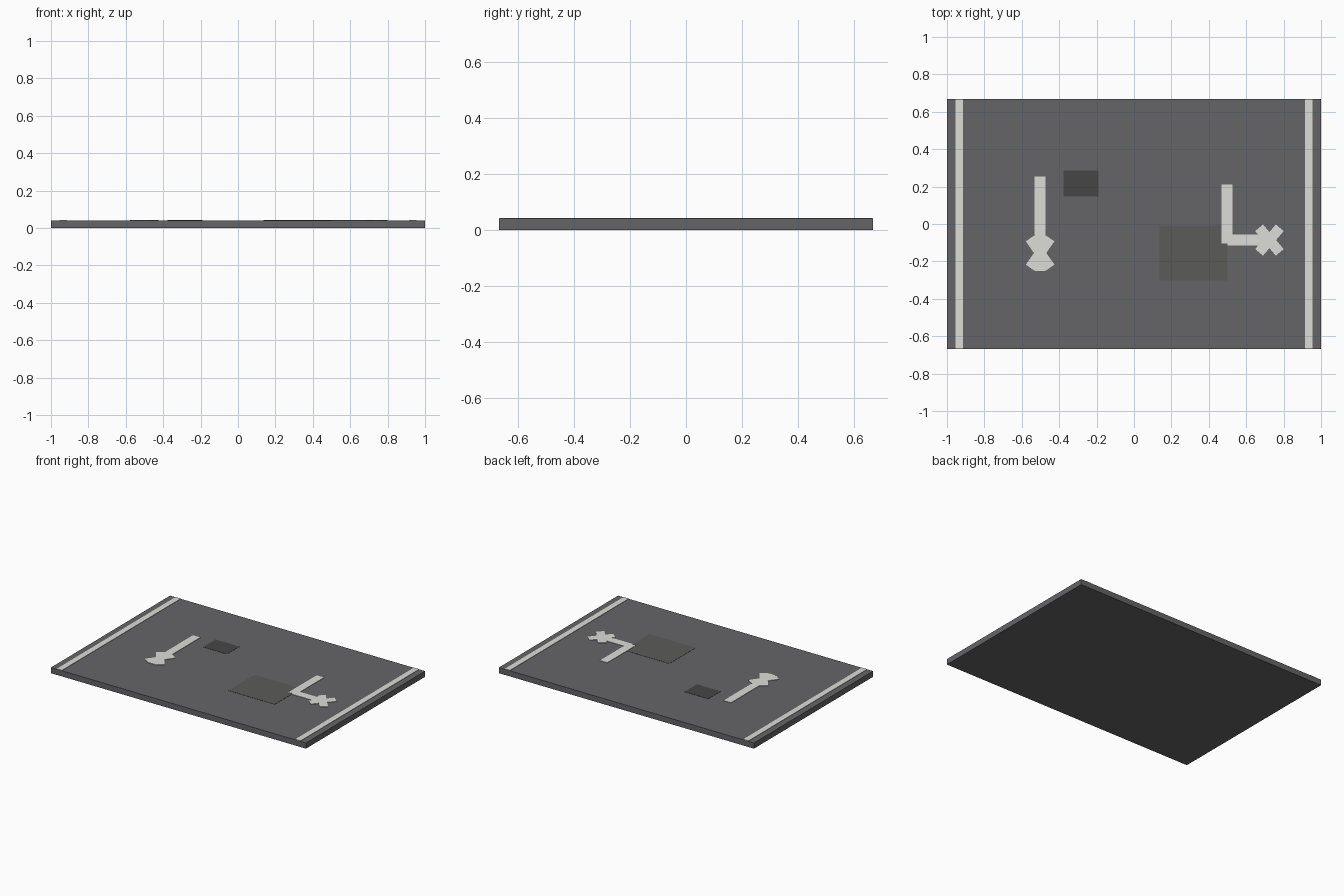
import bpy, bmesh
from math import radians
from mathutils import Matrix, Vector

if "Cube" in bpy.data.objects:
    bpy.data.objects.remove(bpy.data.objects["Cube"])


def paint(name, rgb):
    m = bpy.data.materials.new(name)
    m.diffuse_color = (*rgb, 1)
    m.use_nodes = True
    m.node_tree.nodes["Principled BSDF"].inputs["Base Color"].default_value = m.diffuse_color
    return m


asphalt = paint("asphalt", (0.13, 0.13, 0.137))
white = paint("white_paint", (0.72, 0.72, 0.68))
dark = paint("dark_patch", (0.062, 0.062, 0.062))
worn = paint("worn_patch", (0.105, 0.105, 0.102))

TOP = 0.04        # road surface
PATCH = 0.0415    # repair patches
MARK = 0.043      # painted markings


def slab(name, mat, z0, z1, bars):
    """One object of flat boxes: (cx, cy, size_x, size_y, angle)."""
    bm = bmesh.new()
    for cx, cy, sx, sy, angle in bars:
        mtx = (Matrix.Translation(Vector((cx, cy, (z0 + z1) / 2)))
               @ Matrix.Rotation(radians(angle), 4, 'Z')
               @ Matrix.Diagonal((sx, sy, z1 - z0, 1)))
        bmesh.ops.create_cube(bm, size=1, matrix=mtx)
    me = bpy.data.meshes.new(name)
    bm.to_mesh(me)
    bm.free()
    me.materials.append(mat)
    ob = bpy.data.objects.new(name, me)
    bpy.context.collection.objects.link(ob)
    return ob


# Road base
slab("road_slab", asphalt, 0, TOP, [(0, 0, 2, 1.334, 0)])

# Edge lines
for side, x in (("left", -0.935), ("right", 0.935)):
    slab(side + "_edge_line", white, TOP, MARK, [(x, 0, 0.041, 1.33, 0)])

# Repair patches
slab("small_dark_patch", dark, TOP, PATCH, [(-0.283, 0.217, 0.186, 0.139, 0)])
slab("large_worn_patch", worn, TOP, PATCH, [(0.318, -0.155, 0.364, 0.294, 0)])

# Straight arrow: stem plus crossed head bars
slab("straight_arrow_stem", white, TOP, MARK, [(-0.502, 0.002, 0.058, 0.504, 0)])
slab("straight_arrow_head", white, TOP, MARK,
     [(-0.502, -0.155, 0.19, 0.054, a) for a in (55, -55)])

# Turn arrow: stem, side arm and crossed head bars
slab("turn_arrow_stem", white, TOP, MARK, [(0.498, 0.053, 0.058, 0.316, 0)])
slab("turn_arrow_arm", white, TOP, MARK, [(0.615, -0.086, 0.23, 0.058, 0)])
slab("turn_arrow_head", white, TOP, MARK,
     [(0.724, -0.086, 0.172, 0.055, a) for a in (50, -50)])
